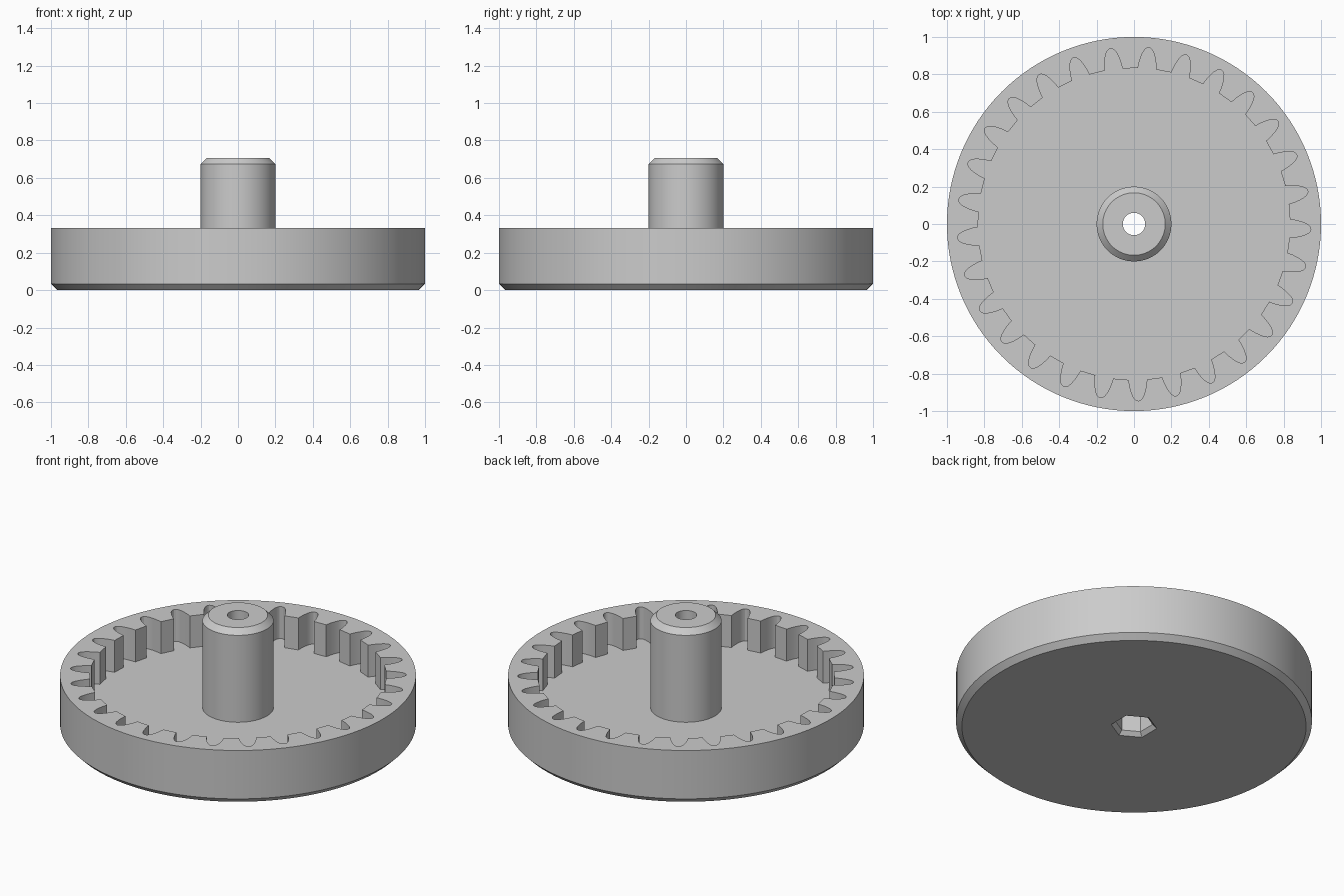
import bpy
import bmesh
from math import sin, cos, pi, radians

old = bpy.data.objects.get("Cube")
if old:
    bpy.data.objects.remove(old, do_unlink=True)

grey = bpy.data.materials.new("plain grey")
grey.use_nodes = True
colour = (0.6, 0.6, 0.6, 1)
grey.diffuse_color = colour
grey.node_tree.nodes["Principled BSDF"].inputs["Base Color"].default_value = colour

SEGMENTS = 128
TEETH = 29
FLOOR = 0.135
RIM = 0.333
TOP = 0.707


def circle(radius, z, count=SEGMENTS, turn=0.0):
    return [(radius * cos(turn + 2 * pi * i / count),
             radius * sin(turn + 2 * pi * i / count), z) for i in range(count)]


def loft(name, rings):
    """Closed solid through rings stacked from bottom to top."""
    bm = bmesh.new()
    loops = [[bm.verts.new(p) for p in ring] for ring in rings]
    for low, high in zip(loops, loops[1:]):
        for i in range(len(low)):
            j = (i + 1) % len(low)
            bm.faces.new((low[i], low[j], high[j], high[i]))
    bm.faces.new(loops[0][::-1])
    bm.faces.new(loops[-1])
    mesh = bpy.data.meshes.new(name)
    bm.to_mesh(mesh)
    bm.free()
    mesh.materials.append(grey)
    obj = bpy.data.objects.new(name, mesh)
    bpy.context.collection.objects.link(obj)
    return obj


def combine(target, tool, operation):
    """Apply a boolean and drop the tool."""
    mod = target.modifiers.new(operation, "BOOLEAN")
    mod.operation = operation
    mod.solver = "EXACT"
    mod.object = tool
    bpy.ops.object.select_all(action="DESELECT")
    bpy.context.view_layer.objects.active = target
    target.select_set(True)
    bpy.ops.object.modifier_apply(modifier=mod.name)
    bpy.data.objects.remove(tool, do_unlink=True)


def tooth_space_ring(z):
    """Outline of the pocket: rounded spaces between inward teeth."""
    half = [(0.834, 0.049), (0.865, 0.045), (0.895, 0.038), (0.918, 0.030),
            (0.934, 0.021), (0.943, 0.011)]
    space = [(r, -w) for r, w in half] + [(0.946, 0)] + [(r, w) for r, w in half[::-1]]
    ring = []
    for k in range(TEETH):
        middle = radians(85.2) + 2 * pi * k / TEETH
        for r, w in space:
            a = middle + w / r
            ring.append((r * cos(a), r * sin(a), z))
    return ring


# Disc with a bevelled lower edge, hollowed into an internal gear
gear = loft("internal_gear", [circle(0.967, 0), circle(1, 0.033), circle(1, RIM)])
combine(gear, loft("pocket", [tooth_space_ring(FLOOR), tooth_space_ring(0.5)]), "DIFFERENCE")

# Central post with a bevelled top
post = loft("post", [circle(0.2, 0.08, 64), circle(0.2, TOP - 0.033, 64),
                     circle(0.167, TOP, 64)])
combine(gear, post, "UNION")

# Bolt hole and countersunk hexagonal nut recess
combine(gear, loft("bolt_hole", [circle(0.06, -0.1, 48), circle(0.06, 1, 48)]), "DIFFERENCE")
nut = [circle(r, z, 6, pi / 6) for r, z in
       ((0.14, -0.01), (0.13, 0), (0.106, 0.024), (0.106, 0.16))]
combine(gear, loft("nut_recess", nut), "DIFFERENCE")

bpy.ops.object.shade_smooth_by_angle(angle=radians(25))
